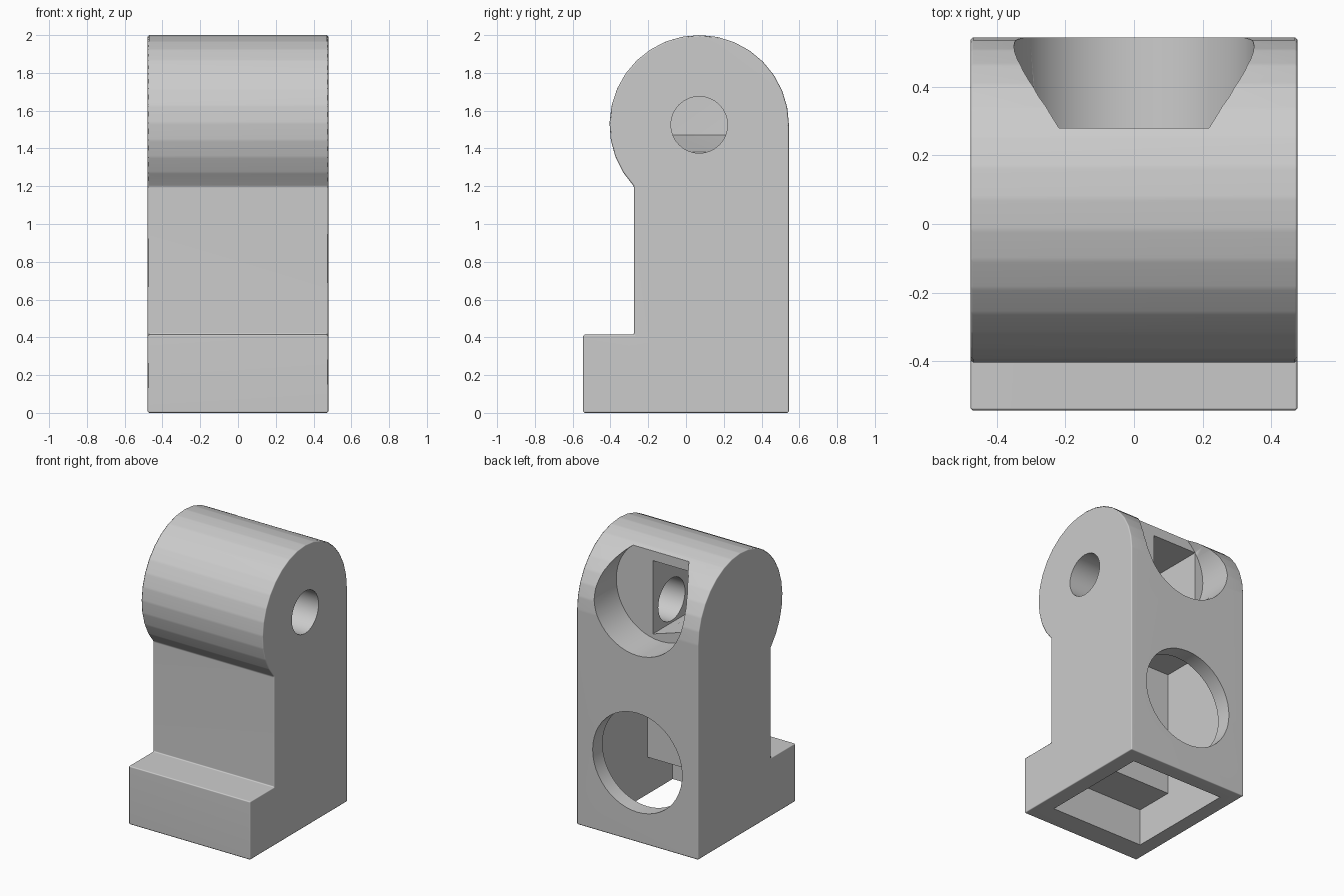
import bpy, bmesh
from math import cos, sin, radians, pi
from mathutils import Matrix

cube = bpy.data.objects.get("Cube")
if cube:
    bpy.data.objects.remove(cube, do_unlink=True)

grey = bpy.data.materials.new("light grey")
grey.use_nodes = True
grey.diffuse_color = (0.6, 0.6, 0.6, 1)
grey.node_tree.nodes["Principled BSDF"].inputs["Base Color"].default_value = (0.6, 0.6, 0.6, 1)

HALF = 0.478                    # half width of the leg
HIP_Y, HIP_Z, HIP_R = 0.07, 1.525, 0.475


def make(name, bm):
    bmesh.ops.recalc_face_normals(bm, faces=bm.faces)
    mesh = bpy.data.meshes.new(name)
    bm.to_mesh(mesh)
    bm.free()
    mesh.materials.append(grey)
    ob = bpy.data.objects.new(name, mesh)
    bpy.context.collection.objects.link(ob)
    return ob


def prism(name, points, a, b, axis="x"):
    """Extrude a (y, z) profile along x, or an (x, z) profile along y."""
    bm = bmesh.new()
    place = (lambda p: (a, *p)) if axis == "x" else (lambda p: (p[0], a, p[1]))
    face = bm.faces.new([bm.verts.new(place(p)) for p in points])
    out = bmesh.ops.extrude_face_region(bm, geom=[face])
    moved = [v for v in out["geom"] if isinstance(v, bmesh.types.BMVert)]
    bmesh.ops.translate(bm, verts=moved, vec=(b - a, 0, 0) if axis == "x" else (0, b - a, 0))
    return make(name, bm)


def circle(u, v, r, n):
    return [(u + r * cos(2 * pi * i / n), v + r * sin(2 * pi * i / n)) for i in range(n)]


def cut(body, cutter):
    cutter.hide_render = True
    mod = body.modifiers.new(cutter.name, "BOOLEAN")
    mod.operation = "DIFFERENCE"
    mod.solver = "EXACT"
    mod.object = cutter
    bpy.context.view_layer.objects.active = body
    bpy.ops.object.modifier_apply(modifier=mod.name)
    bpy.data.objects.remove(cutter, do_unlink=True)


# Leg body: foot, shin and rounded hip in one side profile
arc = [(HIP_Y + HIP_R * cos(radians(a)), HIP_Z + HIP_R * sin(radians(a)))
       for a in [223.4 * i / 20 for i in range(21)]]
profile = [(-0.545, 0), (0.545, 0)] + arc + [(-0.275, 0.415), (-0.545, 0.415)]
leg = prism("leg", profile, -HALF, HALF)

# Softened edges
bevel = leg.modifiers.new("soft edges", "BEVEL")
bevel.width = 0.008
bevel.segments = 1
bevel.limit_method = "ANGLE"
bevel.angle_limit = radians(5)
bpy.context.view_layer.objects.active = leg
bpy.ops.object.modifier_apply(modifier=bevel.name)

# Hollow inside, open at the bottom and stepped over the foot
hollow = [(-0.375, -0.1), (0.435, -0.1), (0.435, 1.155),
          (-0.092, 1.155), (-0.092, 0.263), (-0.375, 0.263)]
cut(leg, prism("hollow_cutter", hollow, -0.367, 0.367))

# Two round sockets in the back
cut(leg, prism("lower_socket_cutter", circle(0, 0.565, 0.351, 48), 0.3, 0.7, "y"))
cut(leg, prism("upper_socket_cutter", circle(0, 1.675, 0.351, 48), 0.28, 0.7, "y"))

# Pocket with a sloping floor behind the upper socket
pocket = [(-0.285, 1.47), (0.064, 1.36), (0.064, 1.88), (-0.285, 1.88)]
cut(leg, prism("pocket_cutter", pocket, -0.12, 0.29, "y"))

# Pin hole from the left side into the pocket
cut(leg, prism("pin_hole_cutter", circle(HIP_Y, HIP_Z, 0.15, 32), 0.0, 0.6))

# Shading
bpy.ops.object.select_all(action="DESELECT")
leg.select_set(True)
bpy.context.view_layer.objects.active = leg
bpy.ops.object.shade_smooth_by_angle(angle=radians(50))
weighted = leg.modifiers.new("weighted normals", "WEIGHTED_NORMAL")
weighted.keep_sharp = True
